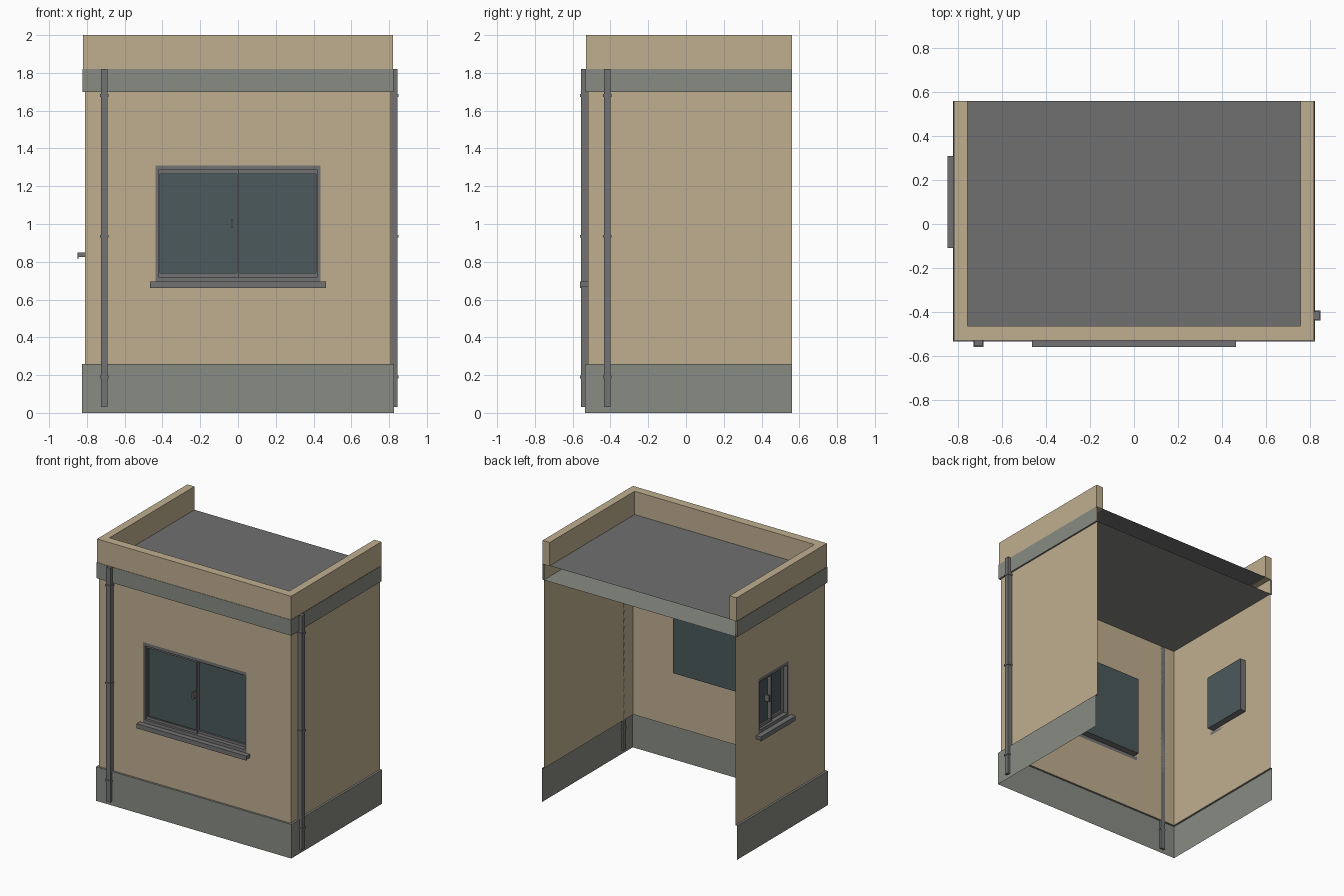
import bpy, bmesh, math
from mathutils import Matrix, Vector

if "Cube" in bpy.data.objects:
    bpy.data.objects.remove(bpy.data.objects["Cube"])


def material(name, rgb):
    m = bpy.data.materials.new(name)
    m.diffuse_color = (*rgb, 1)
    m.use_nodes = True
    m.node_tree.nodes["Principled BSDF"].inputs["Base Color"].default_value = m.diffuse_color
    return m


PLASTER = material("plaster", (0.53, 0.43, 0.28))
STONE = material("grey_stone", (0.25, 0.26, 0.23))
METAL = material("dark_metal", (0.17, 0.17, 0.17))
ROOFING = material("roofing", (0.16, 0.16, 0.16))
GLASS = material("glass", (0.07, 0.10, 0.105))

# Wall planes: sides at x = +-WX, front at y = WY, open back at y = BACK
WX, WY, BACK = 0.81, -0.52, 0.56
FRONT = Matrix.Translation((0, WY, 0))
LEFT = Matrix.Translation((-WX, 0, 0)) @ Matrix.Rotation(-math.pi / 2, 4, 'Z')
RIGHT = Matrix.Translation((WX, 0, 0)) @ Matrix.Rotation(math.pi / 2, 4, 'Z')


def finish(name, bm, mat, matrix=Matrix()):
    bm.transform(matrix)
    me = bpy.data.meshes.new(name)
    bm.to_mesh(me)
    bm.free()
    me.materials.append(mat)
    ob = bpy.data.objects.new(name, me)
    bpy.context.collection.objects.link(ob)
    return ob


def box(bm, x0, x1, y0, y1, z0, z1):
    centre = Vector((x0 + x1, y0 + y1, z0 + z1)) / 2
    m = Matrix.Translation(centre) @ Matrix.Diagonal((x1 - x0, y1 - y0, z1 - z0, 1))
    bmesh.ops.create_cube(bm, size=1, matrix=m)


def quad(bm, *pts):
    bm.faces.new([bm.verts.new(p) for p in pts])


def ring(bm, x0, x1, y0, y1, z0, z1, side, top):
    """Rectangular frame in the xz plane."""
    box(bm, x0, x0 + side, y0, y1, z0, z1)
    box(bm, x1 - side, x1, y0, y1, z0, z1)
    box(bm, x0 + side, x1 - side, y0, y1, z0, z0 + top)
    box(bm, x0 + side, x1 - side, y0, y1, z1 - top, z1)


def wall(name, matrix, x0, x1, z0, z1, hole=None):
    """Flat wall sheet, optionally with one rectangular opening."""
    bm = bmesh.new()
    if hole:
        xs, zs = [x0, hole[0], hole[1], x1], [z0, hole[2], hole[3], z1]
    else:
        xs, zs = [x0, x1], [z0, z1]
    for i in range(len(xs) - 1):
        for k in range(len(zs) - 1):
            if hole and i == k == 1:
                continue
            a, b, c, d = xs[i], xs[i + 1], zs[k], zs[k + 1]
            quad(bm, (a, 0, c), (b, 0, c), (b, 0, d), (a, 0, d))
    bmesh.ops.remove_doubles(bm, verts=bm.verts, dist=1e-5)
    finish(name, bm, PLASTER, matrix)


def u_path(x, y):
    return [(-x, BACK), (-x, y), (x, y), (x, BACK)]


def u_shell(bm, x, y, z0, z1):
    """Sheet wrapping left, front and right sides."""
    p = u_path(x, y)
    for a, b in zip(p, p[1:]):
        quad(bm, (*a, z0), (*b, z0), (*b, z1), (*a, z1))


def u_ledge(bm, outer, inner, z):
    """Flat horizontal strip between two U paths, facing up."""
    o, i = u_path(*outer), u_path(*inner)
    for k in range(3):
        quad(bm, (*o[k], z), (*o[k + 1], z), (*i[k + 1], z), (*i[k], z))


def window(prefix, matrix, x0, x1, z0, z1):
    mid = (x0 + x1) / 2
    # outer frame lining the opening
    bm = bmesh.new()
    ring(bm, x0, x1, 0, 0.05, z0, z1, 0.015, 0.025)
    finish(prefix + "_frame", bm, METAL, matrix)
    # two sliding sashes on separate tracks
    for side, a, b, y in (("left", x0 + 0.015, mid + 0.005, 0.018),
                          ("right", mid - 0.005, x1 - 0.015, 0.032)):
        bm = bmesh.new()
        ring(bm, a, b, y, y + 0.014, z0 + 0.025, z1 - 0.025, 0.01, 0.02)
        finish(f"{prefix}_{side}_sash", bm, METAL, matrix)
    # glass sheet closing the back of the frame
    bm = bmesh.new()
    quad(bm, (x0, 0.0505, z0), (x1, 0.0505, z0), (x1, 0.0505, z1), (x0, 0.0505, z1))
    finish(prefix + "_glass", bm, GLASS, matrix)
    # pull handle
    bm = bmesh.new()
    zc = (z0 + z1) / 2
    box(bm, mid - 0.036, mid - 0.026, 0.012, 0.05, zc - 0.025, zc + 0.025)
    finish(prefix + "_handle", bm, METAL, matrix)
    # sill with drip lip
    bm = bmesh.new()
    box(bm, x0 - 0.028, x1 + 0.028, -0.04, 0, z0 - 0.026, z0)
    box(bm, x0 - 0.028, x1 + 0.028, -0.04, -0.034, z0 - 0.035, z0 - 0.026)
    finish(prefix + "_sill", bm, METAL, matrix)


def drainpipe(name, matrix, x):
    bm = bmesh.new()
    box(bm, x - 0.018, x + 0.018, -0.035, 0, 0.03, 1.82)
    for z in (0.19, 0.935, 1.68):  # wall clips
        box(bm, x - 0.023, x + 0.023, -0.04, 0, z - 0.007, z + 0.007)
    finish(name, bm, METAL, matrix)


# Walls (the side walls run along local x after rotation)
FRONT_WIN = (-0.437, 0.437, 0.695, 1.31)
LEFT_WIN = (-0.282, 0.082, 0.85, 1.27)
wall("front_wall", FRONT, -WX, WX, 0.26, 1.82, FRONT_WIN)
wall("left_wall", LEFT, -BACK, -WY, 0.26, 1.82, LEFT_WIN)
wall("right_wall", RIGHT, WY, BACK, 0.26, 1.82)

# Windows
window("front_window", FRONT, *FRONT_WIN)
window("left_window", LEFT, *LEFT_WIN)

# Plinth with a small ledge at the top
bm = bmesh.new()
u_shell(bm, 0.825, -0.535, 0, 0.26)
u_ledge(bm, (0.825, -0.535), (WX, WY), 0.26)
finish("plinth", bm, STONE)

# Band below the parapet, with the ceiling as its underside
bm = bmesh.new()
u_shell(bm, 0.822, -0.532, 1.70, 1.82)
quad(bm, (-0.822, -0.532, 1.70), (-0.822, BACK, 1.70),
     (0.822, BACK, 1.70), (0.822, -0.532, 1.70))
finish("band", bm, STONE)

# Parapet: a U-shaped solid
bm = bmesh.new()
outline = u_path(0.82, -0.53) + u_path(0.76, -0.465)[::-1]
face = bm.faces.new([bm.verts.new((*p, 1.82)) for p in outline])
top = bmesh.ops.extrude_face_region(bm, geom=[face])["geom"]
bmesh.ops.translate(bm, vec=(0, 0, 0.18),
                    verts=[v for v in top if isinstance(v, bmesh.types.BMVert)])
bmesh.ops.recalc_face_normals(bm, faces=bm.faces)
finish("parapet", bm, PLASTER)

# Flat roof sheet
bm = bmesh.new()
quad(bm, (-0.76, -0.465, 1.822), (0.76, -0.465, 1.822),
     (0.76, BACK, 1.822), (-0.76, BACK, 1.822))
finish("roof", bm, ROOFING)

# Drainpipes
drainpipe("front_drainpipe", FRONT, -0.708)
drainpipe("right_drainpipe", RIGHT, -0.417)
